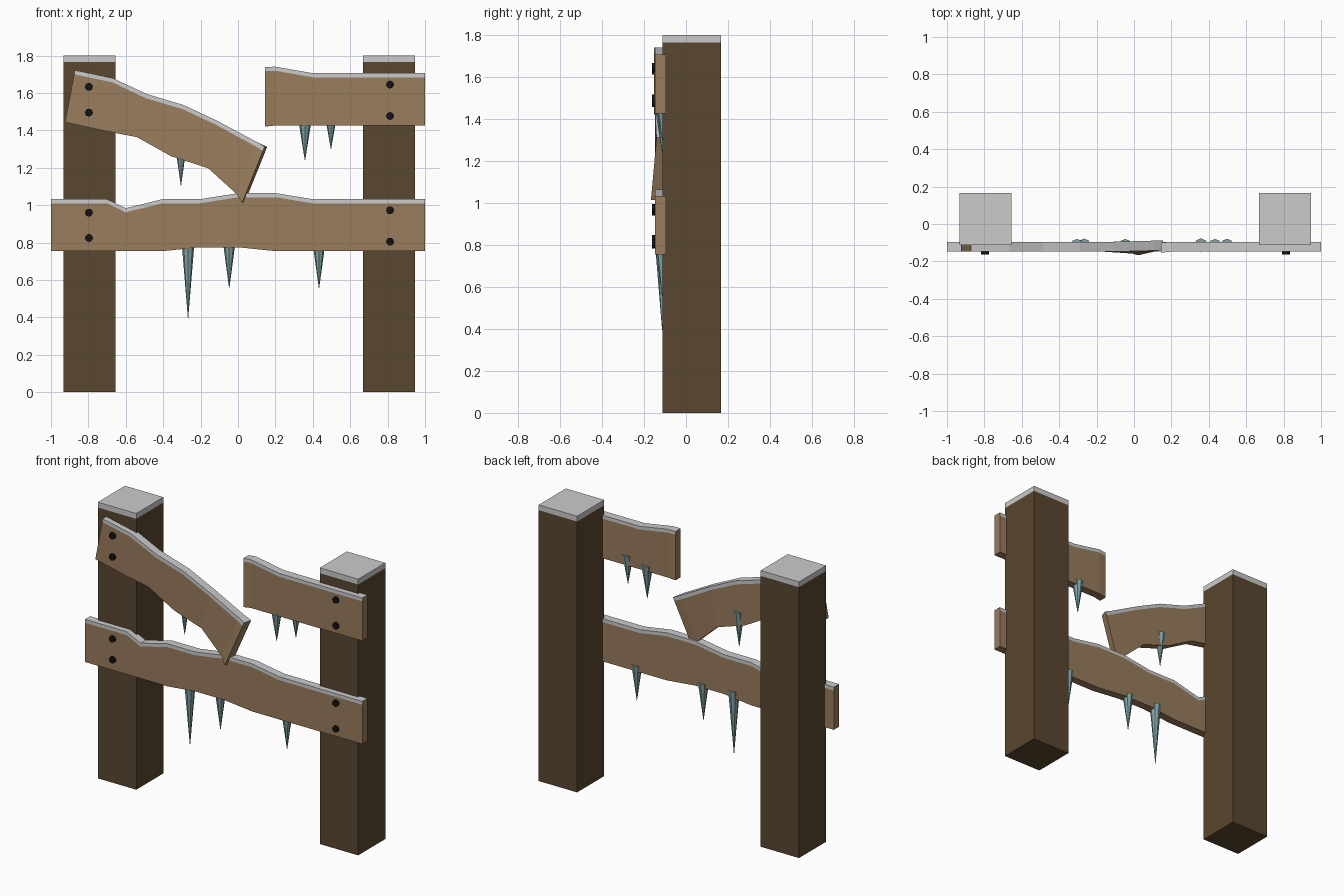
import bpy, bmesh
from mathutils import Matrix

if "Cube" in bpy.data.objects:
    bpy.data.objects.remove(bpy.data.objects["Cube"])

def mat(name, rgb):
    m = bpy.data.materials.new(name)
    m.diffuse_color = (*rgb, 1)
    m.use_nodes = True
    m.node_tree.nodes["Principled BSDF"].inputs["Base Color"].default_value = m.diffuse_color
    return m

POST = mat("dark_wood", (0.10, 0.063, 0.03))
PLANK = mat("plank_wood", (0.32, 0.205, 0.11))
SNOW = mat("snow", (0.8, 0.8, 0.8))
ICE = mat("ice", (0.22, 0.37, 0.38))
IRON = mat("iron", (0.006, 0.006, 0.006))
FRONT, BACK, SNOW_H = -0.148, -0.095, 0.022

def finish(name, bm, *mats):
    bmesh.ops.recalc_face_normals(bm, faces=bm.faces)
    me = bpy.data.meshes.new(name)
    bm.to_mesh(me)
    bm.free()
    for m in mats:
        me.materials.append(m)
    ob = bpy.data.objects.new(name, me)
    bpy.context.collection.objects.link(ob)
    return ob

def post(name, x0, x1, y0=-0.112, y1=0.167):
    # square post whose top band is snow
    bm = bmesh.new()
    rings = [[bm.verts.new((x, y, z)) for x, y in ((x0, y0), (x1, y0), (x1, y1), (x0, y1))]
             for z in (0, 1.765, 1.8)]
    for k in range(2):
        for i in range(4):
            j = (i + 1) % 4
            bm.faces.new((rings[k][i], rings[k][j], rings[k+1][j], rings[k+1][i])).material_index = k
    bm.faces.new(rings[0])
    bm.faces.new(rings[2]).material_index = 1
    finish(name, bm, POST, SNOW)

def plank(name, columns):
    # column: top x, top z, bottom x, bottom z, then optional y shift of top, of bottom, back x offset
    bm = bmesh.new()
    rings = []
    for c in columns:
        tx, tz, bx, bz, ty, by, ox = (list(c) + [0, 0, 0])[:7]
        t = SNOW_H / (tz - bz)
        def v(f, y, o):
            return bm.verts.new((tx + (bx - tx) * f + o, y + ty + (by - ty) * f, tz + (bz - tz) * f))
        rings.append([v(f, FRONT, 0) for f in (1, t, 0)] + [v(f, BACK, ox) for f in (0, t, 1)])
    for a, b in zip(rings, rings[1:]):
        for i in range(6):
            j = (i + 1) % 6
            f = bm.faces.new((a[i], a[j], b[j], b[i]))
            f.material_index = 1 if 1 <= i <= 3 else 0
    bm.faces.new(rings[0])
    bm.faces.new(rings[-1])
    finish(name, bm, PLANK, SNOW)

def icicle(name, x, tip, top, r):
    bm = bmesh.new()
    bmesh.ops.create_cone(bm, cap_ends=True, segments=8, radius1=0.001, radius2=r, depth=top - tip,
                          matrix=Matrix.Translation((x, -0.113, (top + tip) / 2)))
    finish(name, bm, ICE)

def bolt(name, x, z):
    bm = bmesh.new()
    m = Matrix.Translation((x, -0.136, z)) @ Matrix.Rotation(1.570796, 4, 'X')
    bmesh.ops.create_cone(bm, cap_ends=True, segments=12, radius1=0.021, radius2=0.021, depth=0.052, matrix=m)
    finish(name, bm, IRON)

# posts
post("left_post", -0.932, -0.655)
post("right_post", 0.668, 0.945)

# whole lower rail
plank("lower_plank", [
    (-1, 1.032, -1, 0.754), (-0.70, 1.032, -0.70, 0.754), (-0.60, 0.984, -0.60, 0.754),
    (-0.405, 1.032, -0.405, 0.754), (-0.205, 1.032, -0.205, 0.775), (0, 1.064, 0, 0.775),
    (0.205, 1.064, 0.205, 0.754), (0.40, 1.032, 0.40, 0.754), (1, 1.032, 1, 0.754)])

# snapped upper rail, right stub
plank("upper_right_plank", [
    (0.145, 1.738, 0.145, 1.42, -0.005, -0.005), (0.197, 1.741, 0.197, 1.426),
    (0.40, 1.706, 0.40, 1.426), (1, 1.706, 1, 1.426)])

# snapped upper rail, drooping twisted left piece
plank("upper_left_plank", [
    (-0.872, 1.722, -0.925, 1.444), (-0.668, 1.679, -0.727, 1.40), (-0.487, 1.594, -0.540, 1.364),
    (-0.289, 1.535, -0.358, 1.262), (-0.107, 1.449, -0.160, 1.198),
    (0.112, 1.332, -0.010, 1.062, 0.006, -0.010), (0.142, 1.312, 0.022, 1.014, 0.008, -0.019, 0.014)])

# icicles: x, tip z, top z, radius
for i, d in enumerate([(-0.267, 0.395, 0.81, 0.035), (-0.047, 0.556, 0.80, 0.033),
                       (0.433, 0.556, 0.79, 0.033), (0.358, 1.24, 1.46, 0.036),
                       (0.497, 1.30, 1.49, 0.034), (-0.305, 1.105, 1.335, 0.033)]):
    icicle(f"icicle_{i + 1}", *d)

# bolts
for i, (x, z) in enumerate([(-0.797, 0.825), (-0.797, 0.96), (-0.797, 1.495), (-0.797, 1.633),
                            (0.813, 0.805), (0.813, 0.973), (0.813, 1.477), (0.813, 1.645)]):
    bolt(f"bolt_{i + 1}", x, z)
